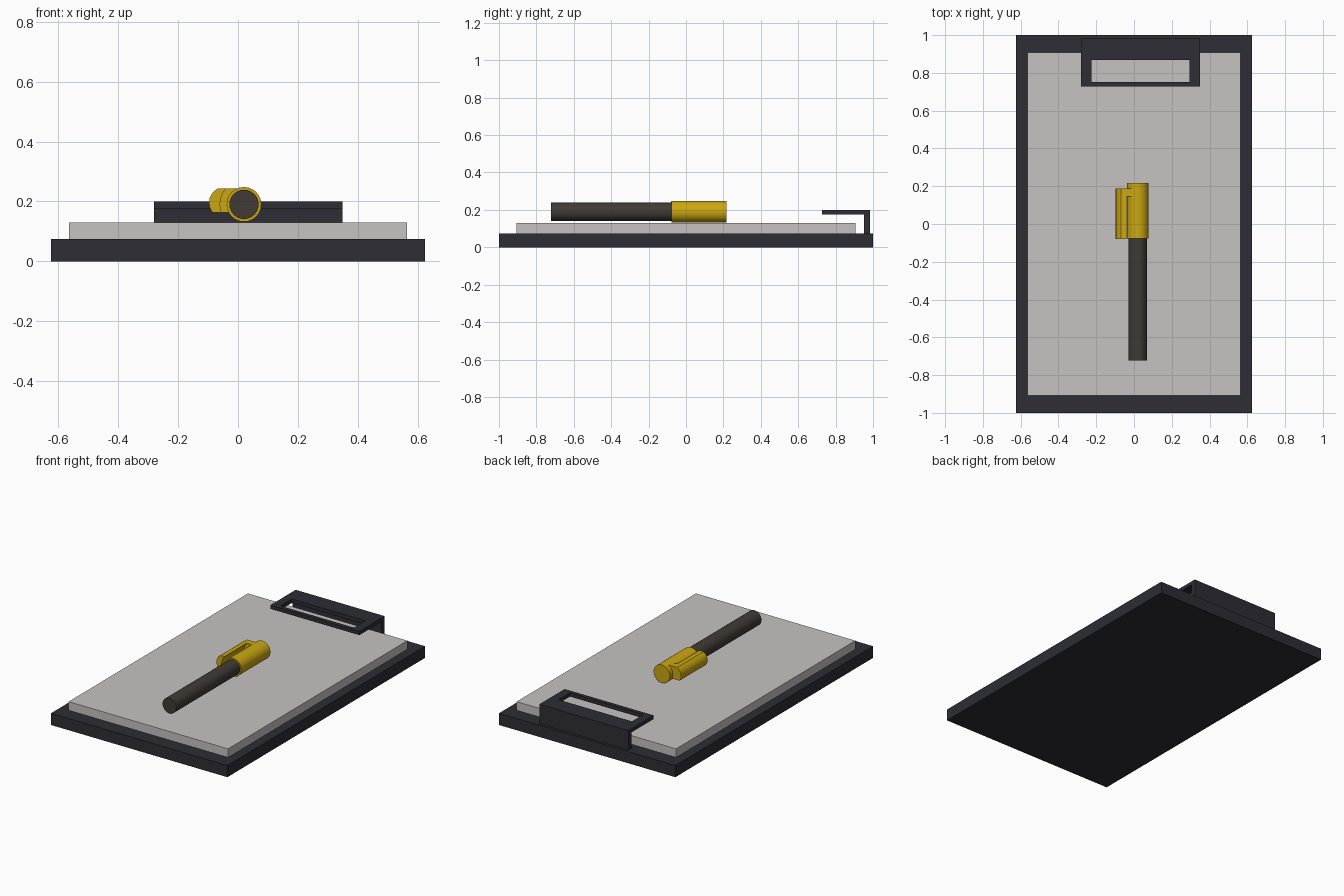
import bpy, bmesh, math

if "Cube" in bpy.data.objects:
    bpy.data.objects.remove(bpy.data.objects["Cube"])


def material(name, rgb):
    m = bpy.data.materials.new(name)
    m.diffuse_color = (*rgb, 1)
    m.use_nodes = True
    m.node_tree.nodes["Principled BSDF"].inputs["Base Color"].default_value = m.diffuse_color
    return m


DARK = material("dark slate", (0.026, 0.026, 0.036))
PAPER = material("paper grey", (0.57, 0.545, 0.54))
GOLD = material("gold yellow", (0.60, 0.39, 0.006))
BROWN = material("dark brown", (0.052, 0.043, 0.034))


def finish(name, bm, mat, smooth=False):
    bmesh.ops.recalc_face_normals(bm, faces=bm.faces)
    me = bpy.data.meshes.new(name)
    bm.to_mesh(me)
    bm.free()
    ob = bpy.data.objects.new(name, me)
    bpy.context.collection.objects.link(ob)
    me.materials.append(mat)
    if smooth:
        bpy.ops.object.select_all(action='DESELECT')
        ob.select_set(True)
        bpy.context.view_layer.objects.active = ob
        bpy.ops.object.shade_smooth_by_angle(angle=math.radians(35))
    return ob


def box(name, x, y, z, mat):
    bm = bmesh.new()
    bmesh.ops.create_cube(bm, size=1)
    for v in bm.verts:
        v.co = [r[0] if c < 0 else r[1] for c, r in zip(v.co, (x, y, z))]
    return finish(name, bm, mat)


def prism(name, profile, y0, y1, mat, smooth=False):
    """Extrude an (x, z) outline along y."""
    bm = bmesh.new()
    f = bm.faces.new([bm.verts.new((x, y0, z)) for x, z in profile])
    ext = bmesh.ops.extrude_face_region(bm, geom=[f])["geom"]
    for v in ext:
        if isinstance(v, bmesh.types.BMVert):
            v.co.y = y1
    return finish(name, bm, mat, smooth)


PX, PZ = 0.02, 0.19  # pen axis


def arc(r, a0, a1, n):
    return [(PX + r * math.cos(math.radians(a0 + (a1 - a0) * i / n)),
             PZ + r * math.sin(math.radians(a0 + (a1 - a0) * i / n))) for i in range(n + 1)]


# board and paper stack
box("board", (-0.625, 0.625), (-1, 1), (0, 0.075), DARK)
box("paper_stack", (-0.565, 0.565), (-0.907, 0.907), (0.075, 0.13), PAPER)

# clip: upright back wall and a flat frame with a window
box("clip_wall", (-0.28, 0.35), (0.953, 0.984), (0.075, 0.176), DARK)
bm = bmesh.new()
outer = [(-0.28, 0.728), (0.35, 0.728), (0.35, 0.984), (-0.28, 0.984)]
inner = [(-0.225, 0.753), (0.295, 0.753), (0.295, 0.868), (-0.225, 0.868)]
o = [bm.verts.new((x, y, 0.176)) for x, y in outer]
n = [bm.verts.new((x, y, 0.176)) for x, y in inner]
faces = [bm.faces.new((o[i], o[(i + 1) % 4], n[(i + 1) % 4], n[i])) for i in range(4)]
for g in bmesh.ops.extrude_face_region(bm, geom=faces)["geom"]:
    if isinstance(g, bmesh.types.BMVert):
        g.co.z = 0.2
finish("clip_frame", bm, DARK)

# pen barrel and cap
prism("pen_barrel", arc(0.049, 0, 345, 23), -0.722, -0.07, BROWN, True)
prism("pen_cap", arc(0.058, 0, 345, 23), -0.078, 0.217, GOLD, True)

# pocket clip: curved arm with a gap, joined to the cap at its far end
outside = [(-0.068, 0.243), (-0.083, 0.232), (-0.094, 0.214),
           (-0.097, 0.195), (-0.094, 0.178), (-0.085, 0.163)]
prism("pocket_clip_arm", outside + arc(0.08, 200, 138, 6), -0.08, 0.146, GOLD, True)
prism("pocket_clip_joint", outside + [(0.0, 0.163), (0.0, 0.243)], 0.146, 0.187, GOLD, True)
